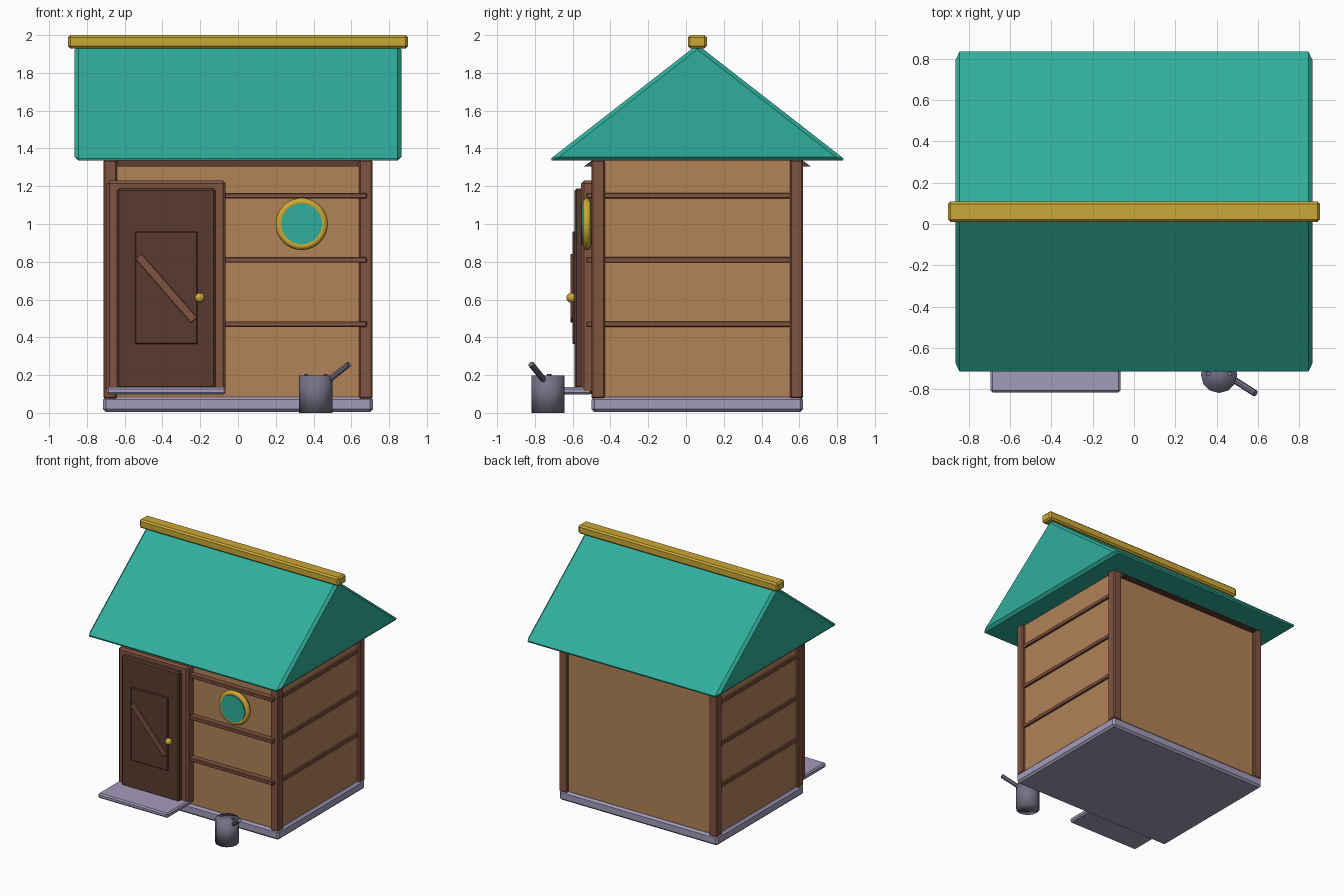
import bpy, bmesh, math
from mathutils import Vector

cube = bpy.data.objects.get("Cube")
if cube:
    bpy.data.objects.remove(cube, do_unlink=True)


def material(name, rgb):
    lin = [((c / 255 + 0.055) / 1.055) ** 2.4 for c in rgb] + [1]
    m = bpy.data.materials.new(name)
    m.use_nodes = True
    m.diffuse_color = lin
    m.node_tree.nodes["Principled BSDF"].inputs["Base Color"].default_value = lin
    return m


TEAL = material("teal", (48, 174, 155))
GOLD = material("gold", (204, 168, 54))
TAN = material("tan wood", (178, 130, 88))
BROWN = material("brown wood", (128, 83, 64))
DARK = material("dark wood", (90, 59, 47))
STONE = material("pale stone", (163, 155, 186))
METAL = material("grey metal", (114, 114, 134))


def finish(obj, name, mat, bevel=0):
    obj.name = name
    obj.data.materials.append(mat)
    if bevel:
        mod = obj.modifiers.new("Bevel", 'BEVEL')
        mod.width = bevel
        mod.segments = 1
    return obj


def box(name, mat, x, y, z, bevel=0.008):
    """Box from (min, max) ranges on each axis."""
    bpy.ops.mesh.primitive_cube_add(size=1)
    obj = bpy.context.object
    for v in obj.data.vertices:
        v.co = [(r[0] + r[1]) / 2 + c * (r[1] - r[0]) for r, c in zip((x, y, z), v.co)]
    return finish(obj, name, mat, bevel)


def rod(name, mat, start, end, radius, sides):
    """Cylinder between two points."""
    a, b = Vector(start), Vector(end)
    bpy.ops.mesh.primitive_cylinder_add(vertices=sides, radius=radius,
                                        depth=(b - a).length, location=(a + b) / 2)
    obj = bpy.context.object
    obj.rotation_euler = (b - a).to_track_quat('Z', 'Y').to_euler()
    return finish(obj, name, mat)


def gable(name, mat, half_x, half_y, bottom, top, bevel=0):
    """Solid triangular prism with its ridge along x."""
    bm = bmesh.new()
    profile = ((MID - half_y, bottom), (MID + half_y, bottom), (MID, top))
    face = bm.faces.new([bm.verts.new((-half_x, y, z)) for y, z in profile])
    new = bmesh.ops.extrude_face_region(bm, geom=[face])["geom"]
    bmesh.ops.translate(bm, vec=(2 * half_x, 0, 0),
                        verts=[g for g in new if isinstance(g, bmesh.types.BMVert)])
    bmesh.ops.recalc_face_normals(bm, faces=bm.faces)
    mesh = bpy.data.meshes.new(name)
    bm.to_mesh(mesh)
    bm.free()
    obj = bpy.data.objects.new(name, mesh)
    bpy.context.collection.objects.link(obj)
    return finish(obj, name, mat, bevel)


MID = 0.06                 # centre of the house in y
FRONT, BACK = -0.5, 0.62

# Base, walls and roof
box("base", STONE, (-0.715, 0.715), (FRONT, BACK), (0.005, 0.085), 0.015)
box("walls", TAN, (-0.69, 0.69), (FRONT + 0.02, BACK - 0.02), (0.08, 1.34), 0)
gable("gable_frame", DARK, 0.64, 0.6, 1.305, 1.75)
gable("roof", TEAL, 0.865, 0.79, 1.335, 1.95, 0.02)
box("ridge_cap", GOLD, (-0.9, 0.9), (MID - 0.05, MID + 0.05), (1.93, 2.0), 0.012)

# Corner posts and side slats
for sx, side in ((-1, "right"), (1, "left")):
    xs = sorted((sx * 0.64, sx * 0.713))
    box("front_post_" + side, BROWN, xs, (FRONT, FRONT + 0.07), (0.075, 1.34))
    box("back_post_" + side, BROWN, xs, (BACK - 0.07, BACK), (0.075, 1.34))
    for z in (0.47, 0.81, 1.15):
        box("side_slat_" + side, BROWN, sorted((sx * 0.67, sx * 0.705)),
            (FRONT + 0.05, BACK - 0.05), (z - 0.015, z + 0.015), 0.004)

# Front slats
for z in (0.47, 0.81, 1.15):
    box("front_slat", BROWN, (-0.1, 0.682), (-0.527, -0.47), (z - 0.015, z + 0.015), 0.005)

# Door
box("door_frame", BROWN, (-0.695, -0.065), (-0.555, -0.46), (0.1, 1.23), 0.015)
box("door", DARK, (-0.64, -0.12), (-0.59, -0.5), (0.13, 1.187), 0.01)
box("door_panel", DARK, (-0.545, -0.215), (-0.602, -0.56), (0.365, 0.96), 0.004)
brace = box("door_brace", BROWN, (-0.225, 0.225), (-0.01, 0.01), (-0.022, 0.022), 0.003)
brace.location = (-0.38, -0.602, 0.66)
brace.rotation_euler.y = math.radians(49)
bpy.ops.mesh.primitive_uv_sphere_add(segments=16, ring_count=10, radius=0.026,
                                     location=(-0.202, -0.607, 0.61))
bpy.ops.object.shade_smooth()
finish(bpy.context.object, "door_knob", GOLD)
box("doorstep", STONE, (-0.695, -0.065), (-0.815, -0.5), (0.098, 0.137), 0.01)

# Round window
bpy.ops.mesh.primitive_torus_add(major_radius=0.116, minor_radius=0.022, major_segments=32,
                                 minor_segments=10, location=(0.337, -0.525, 1.0),
                                 rotation=(math.pi / 2, 0, 0))
bpy.ops.object.shade_smooth()
finish(bpy.context.object, "window_ring", GOLD)
rod("window_glass", TEAL, (0.337, -0.48, 1.0), (0.337, -0.552, 1.0), 0.108, 32)

# Watering can
rod("can_body", METAL, (0.412, -0.73, 0), (0.412, -0.73, 0.198), 0.088, 12)
bpy.ops.object.shade_smooth()
rod("can_spout", METAL, (0.47, -0.745, 0.165), (0.587, -0.82, 0.258), 0.016, 8)
for x in (0.36, 0.464):
    rod("can_handle_stub", METAL, (x, -0.725, 0.18), (x, -0.725, 0.206), 0.012, 6)
